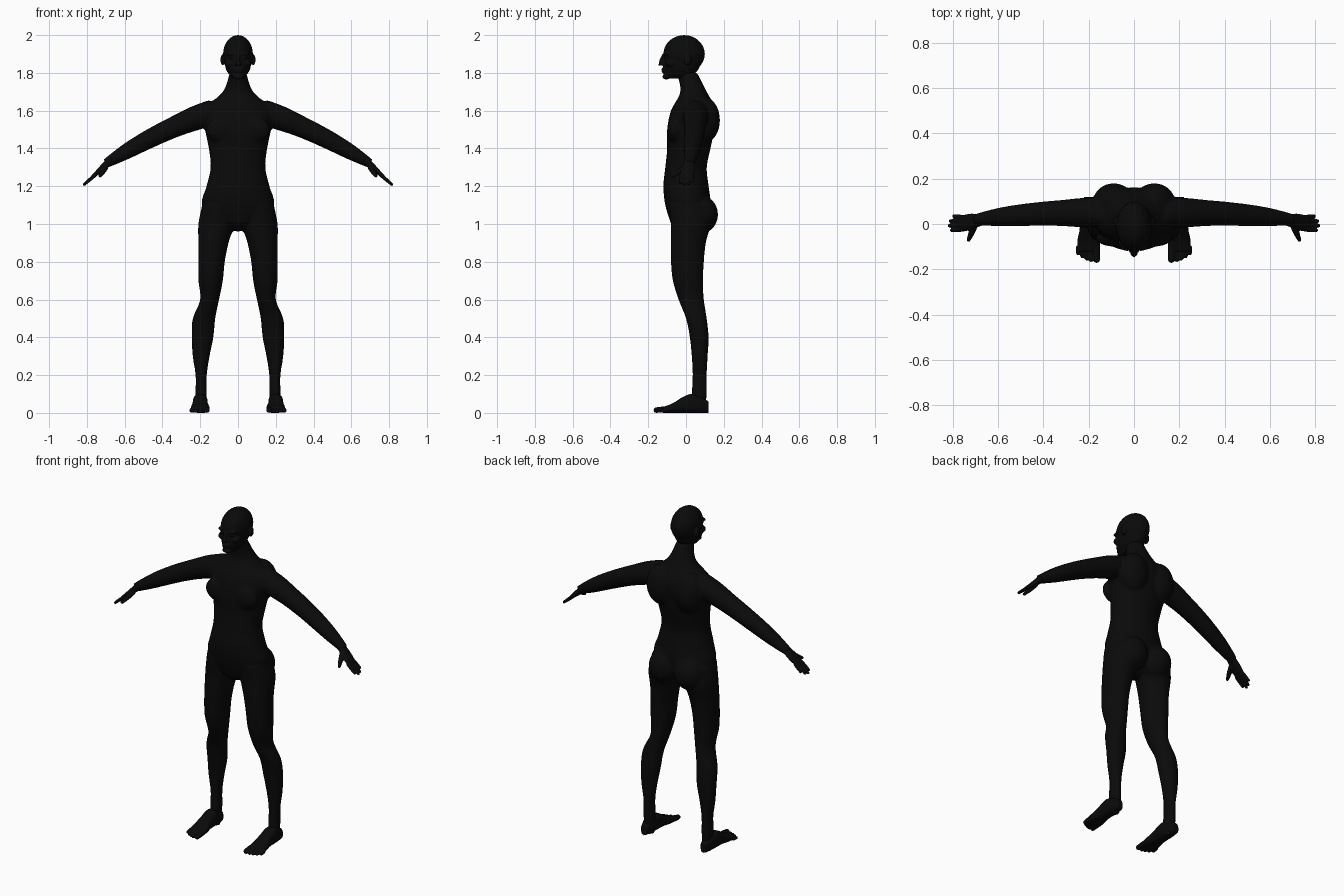
import bpy, bmesh, math
from mathutils import Vector, Matrix

default = bpy.data.objects.get("Cube")
if default:
    bpy.data.objects.remove(default)

skin = bpy.data.materials.new("matte black")
skin.use_nodes = True
black = (.003, .003, .003, 1)
skin.diffuse_color = black
skin.node_tree.nodes["Principled BSDF"].inputs["Base Color"].default_value = black

across = Vector((1, 0, 0))
depth = Vector((0, 1, 0))
upward = Vector((0, 0, 1))
across_arm = Vector((.5, 0, .9)).normalized()
sides = {"left": 1, "right": -1}


def smooth_rows(rows, steps=4):
    """Catmull-Rom interpolation between the given cross-sections."""
    rows = [Vector(row) for row in rows]
    padded = [rows[0], *rows, rows[-1]]
    result = []
    for before, first, second, after in zip(padded, padded[1:], padded[2:], padded[3:]):
        leave, arrive = (second - before) / 2, (after - first) / 2
        for step in range(steps):
            t = step / steps
            ease = t * t * (3 - 2 * t)
            bend = leave * (t * (1 - t) * (1 - t)) - arrive * (t * t * (1 - t))
            result.append(first.lerp(second, ease) + bend)
    return result + [rows[-1]]


def loft(bm, rows, u, v, side=1, power=2, segments=28):
    """Skin rings given as (x, y, z, half size along u, half size along v)."""
    rings = []
    for x, y, z, width, height in smooth_rows(rows):
        ring = []
        for k in range(segments):
            angle = math.tau * k / segments
            c, s = math.cos(angle), math.sin(angle)
            point = Vector((x, y, z))
            point += u * math.copysign(abs(c) ** (2 / power), c) * width
            point += v * math.copysign(abs(s) ** (2 / power), s) * height
            ring.append(bm.verts.new((point.x * side, point.y, point.z)))
        rings.append(ring)
    for low, high in zip(rings, rings[1:]):
        for k in range(segments):
            bm.faces.new((low[k - 1], low[k], high[k], high[k - 1]))
    bm.faces.new(rings[0])
    bm.faces.new(rings[-1])


def column(bm, bottom, step, inner, outer, front, back, side=1):
    """Loft upward in equal steps from the four outlines of a form."""
    rows = []
    for i, (a, b, c, d) in enumerate(zip(inner, outer, front, back)):
        rows.append(((a + b) / 2, (c + d) / 2, bottom + step * i, (b - a) / 2, (d - c) / 2))
    loft(bm, rows, across, depth, side)


def limb(bm, start, end, widths, heights, side, arch=0):
    """Loft along a gently arched line with evenly spaced sections."""
    start, end = Vector(start), Vector(end)
    rows = []
    for i, (width, height) in enumerate(zip(widths, heights)):
        t = i / (len(widths) - 1)
        center = start.lerp(end, t) + (upward + depth / 2) * arch * math.sin(math.pi * t)
        rows.append((*center, width, height))
    loft(bm, rows, depth, across_arm, side)


def ball(bm, center, size, side=1):
    x, y, z = center
    place = Matrix.Translation((x * side, y, z)) @ Matrix.Diagonal((*size, 1))
    bmesh.ops.create_uvsphere(bm, u_segments=24, v_segments=16, radius=1, matrix=place)


def digit(bm, start, end, root, tip, side):
    """Round-ended tapered finger or toe."""
    start, end = Vector(start), Vector(end)
    axis = (end - start).normalized()
    u = axis.cross(upward).normalized()
    middle = start.lerp(end, .5)
    rows = [(*start, root, root), (*middle, root, root), (*end, tip, tip)]
    loft(bm, rows, u, axis.cross(u), side, segments=12)
    ball(bm, end, (tip, tip, tip), side)


def finish(name, bm, voxel, repeats):
    """Fuse the overlapping forms into one smooth skin."""
    bmesh.ops.recalc_face_normals(bm, faces=bm.faces)
    mesh = bpy.data.meshes.new(name)
    bm.to_mesh(mesh)
    bm.free()
    mesh.materials.append(skin)
    obj = bpy.data.objects.new(name, mesh)
    bpy.context.collection.objects.link(obj)
    fuse = obj.modifiers.new("fuse", 'REMESH')
    fuse.mode = 'VOXEL'
    fuse.voxel_size = voxel
    fuse.use_smooth_shade = True
    soften = obj.modifiers.new("soften", 'SMOOTH')
    soften.factor = .5
    soften.iterations = repeats


# Torso and neck, from the crotch up
body = bmesh.new()
torso_outer = [.1, .19, .167, .145, .155, .175, .185, .08, .045]
torso_inner = [-width for width in torso_outer]
torso_front = [-.08, -.11, -.12, -.11, -.1, -.1, -.08, -.03, -.05]
torso_back = [.1, .13, .12, .11, .13, .15, .16, .11, .06]
column(body, 1, .1, torso_inner, torso_outer, torso_front, torso_back)
ball(body, (0, 0, 1), (.05, .07, .04))

# Leg outlines, from the sole up
leg_inner = [.17, .165, .165, .15, .13, .12, .1, .08, .07, .05, .02, .02]
leg_outer = [.22, .225, .225, .24, .245, .24, .2, .21, .21, .21, .21, .19]
leg_front = [.03, .03, .035, .03, .02, 0, -.04, -.07, -.08, -.08, -.08, -.09]
leg_back = [.1, .11, .11, .115, .12, .11, .095, .09, .095, .105, .13, .12]

# Arm thickness from shoulder to wrist
arm_radii = [.065, .066, .058, .053, .048, .04, .025]

for side in sides.values():
    column(body, 0, .1, leg_inner, leg_outer, leg_front, leg_back, side)
    limb(body, (.12, .05, 1.6), (.7, .02, 1.32), arm_radii, arm_radii, side, arch=.02)
    ball(body, (.085, .08, 1.05), (.09, .09, .1), side)    # buttock
    ball(body, (.085, -.06, 1.5), (.085, .04, .07), side)  # chest muscle
    ball(body, (.09, .1, 1.55), (.09, .08, .12), side)     # shoulder blade
finish("body", body, .009, 4)

# Skull, jaw and face
head = bmesh.new()
ball(head, (0, -.01, 1.9), (.079, .11, .1))
jaw = [.03, .06, .07, .07]
column(head, 1.77, .04, [-width for width in jaw], jaw,
       [-.115, -.12, -.12, -.115], [.02, .06, .08, .09])
nose = [(0, -.115, 1.9, .01, .01), (0, -.13, 1.87, .01, .01), (0, -.13, 1.84, .016, .016)]
loft(head, nose, across, depth)
for level in (1.807, 1.82):
    ball(head, (0, -.118, level), (.025, .012, .007))      # lip
ball(head, (0, -.105, 1.78), (.03, .02, .015))             # chin
for side in sides.values():
    ball(head, (.03, -.1, 1.9), (.03, .02, .01), side)     # brow
    ball(head, (.03, -.1, 1.88), (.016, .016, .01), side)  # eye
    ball(head, (.045, -.08, 1.85), (.025, .03, .02), side)  # cheek
    ball(head, (.08, .01, 1.87), (.013, .02, .03), side)   # ear
finish("head", head, .005, 3)

palm_widths = [.027, .03, .036, .037, .035]
palm_heights = [.024, .02, .017, .013, .01]
sole_widths = [.02, .035, .04, .04, .05, .05]
sole_heights = [.03, .045, .05, .04, .025, .016]

for label, side in sides.items():
    # Hand with four fingers and a thumb
    hand = bmesh.new()
    limb(hand, (.67, .02, 1.34), (.77, 0, 1.25), palm_widths, palm_heights, side)
    for i, length in enumerate((.04, .055, .06, .05)):
        spread = 1.5 - i
        root = Vector((.755, .003 + spread * .018, 1.26))
        reach = Vector((length, spread * .003, -length * .85))
        digit(hand, root, root + reach, .01, .008, side)
    digit(hand, (.7, 0, 1.3), (.73, -.07, 1.255), .014, .009, side)
    finish(label + "_hand", hand, .004, 2)

    # Foot with a big toe and four smaller ones
    foot = bmesh.new()
    rows = []
    for i, (width, height) in enumerate(zip(sole_widths, sole_heights)):
        rows.append((.2, .12 - .048 * i, height, width, height))
    loft(foot, rows, across, upward, side, power=2.5)
    digit(foot, (.165, -.1, .02), (.165, -.157, .015), .016, .015, side)
    for i in range(1, 5):
        x = .17 + .019 * i
        digit(foot, (x, -.1, .015), (x, -.16 + .002 * i * i, .01), .011, .01, side)
    finish(label + "_foot", foot, .004, 2)
